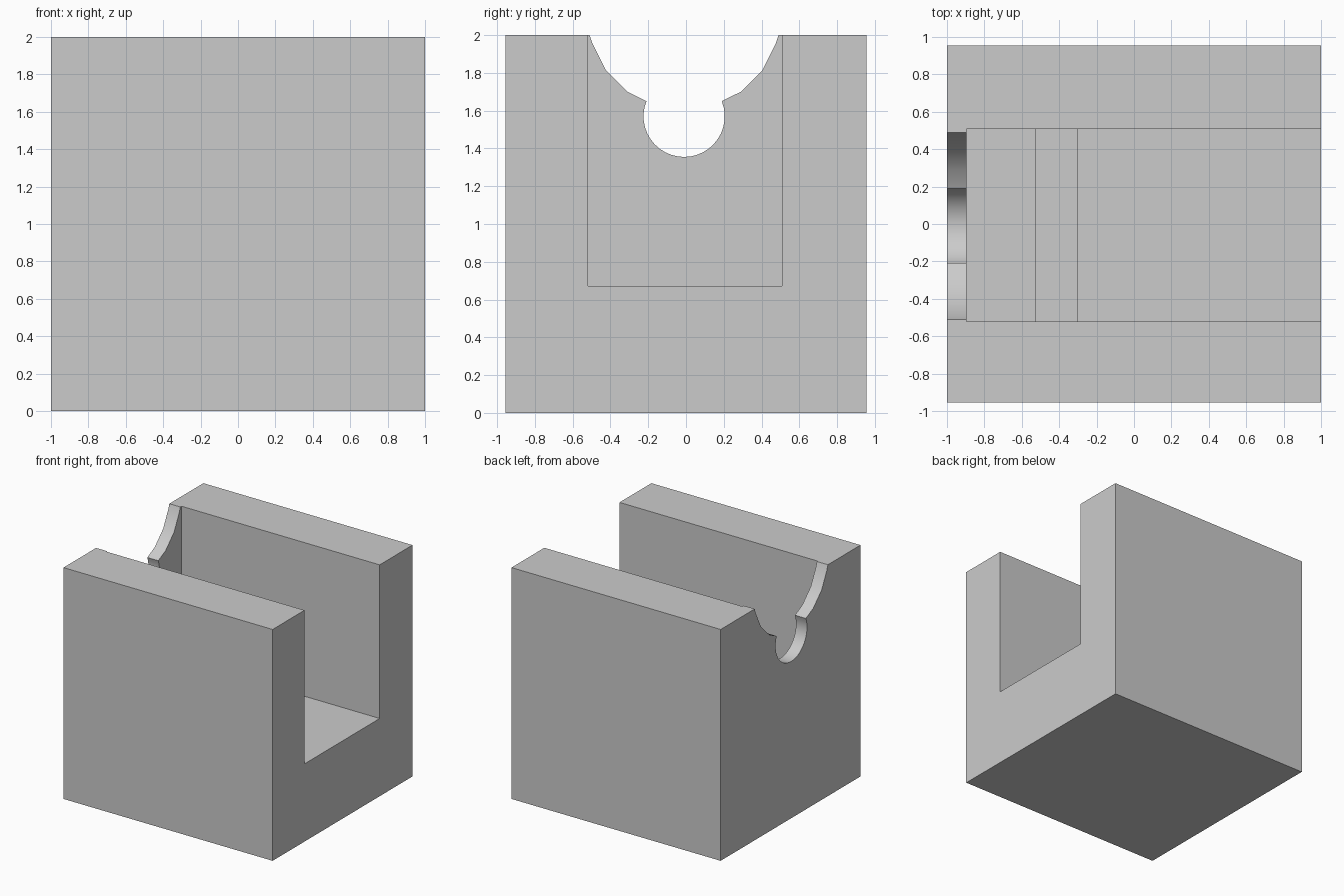
import bpy
import math

if "Cube" in bpy.data.objects:
    bpy.data.objects.remove(bpy.data.objects["Cube"], do_unlink=True)

GREY = (0.6, 0.6, 0.6, 1.0)
mat = bpy.data.materials.new("plain grey")
mat.use_nodes = True
mat.diffuse_color = GREY
mat.node_tree.nodes["Principled BSDF"].inputs["Base Color"].default_value = GREY


def prism(name, profile, x0, x1):
    """Extrude a (y, z) outline along x."""
    n = len(profile)
    verts = [(x, y, z) for x in (x0, x1) for y, z in profile]
    faces = [tuple(reversed(range(n))), tuple(range(n, 2 * n))]
    faces += [(i, (i + 1) % n, (i + 1) % n + n, i + n) for i in range(n)]
    mesh = bpy.data.meshes.new(name)
    mesh.from_pydata(verts, [], faces)
    mesh.materials.append(mat)
    obj = bpy.data.objects.new(name, mesh)
    bpy.context.collection.objects.link(obj)
    return obj


def box(name, x0, x1, y0, y1, z0, z1):
    return prism(name, [(y0, z0), (y1, z0), (y1, z1), (y0, z1)], x0, x1)


# Solid block
block = box("slotted_block", -1, 1, -0.955, 0.955, 0, 2)

# Keyhole outline: round bottom, then the wide faceted bowl, mirrored
MID, R, CZ = -0.01, 0.215, 1.57
start, steps = math.radians(22), 24
hole = [(MID + R * math.cos(a), CZ + R * math.sin(a))
        for a in (math.pi - start + i * (math.pi + 2 * start) / steps
                  for i in range(steps + 1))]
bowl = [(0.30, 1.70), (0.415, 1.815), (0.485, 1.955), (0.50, 2.0), (0.50, 2.2)]
keyhole = hole + [(MID + d, z) for d, z in bowl]
keyhole += [(MID - d, z) for d, z in reversed(bowl)]

# Open channel, groove across its floor, and the end wall notch
cutters = [
    box("channel_cutter", -0.895, 1.2, -0.52, 0.507, 0.672, 2.2),
    box("groove_cutter", -0.525, -0.305, -0.52, 0.507, 0.5, 0.9),
    prism("keyhole_cutter", keyhole, -1.2, -0.7),
]

bpy.ops.object.select_all(action="DESELECT")
block.select_set(True)
bpy.context.view_layer.objects.active = block
for cutter in cutters:
    cutter.hide_render = True
    mod = block.modifiers.new(cutter.name, "BOOLEAN")
    mod.operation = "DIFFERENCE"
    mod.solver = "EXACT"
    mod.object = cutter
    bpy.ops.object.modifier_apply(modifier=mod.name)
    bpy.data.objects.remove(cutter, do_unlink=True)

# Smooth the rounded notch, keep the corners crisp
bpy.ops.object.shade_smooth_by_angle(angle=math.radians(30))
